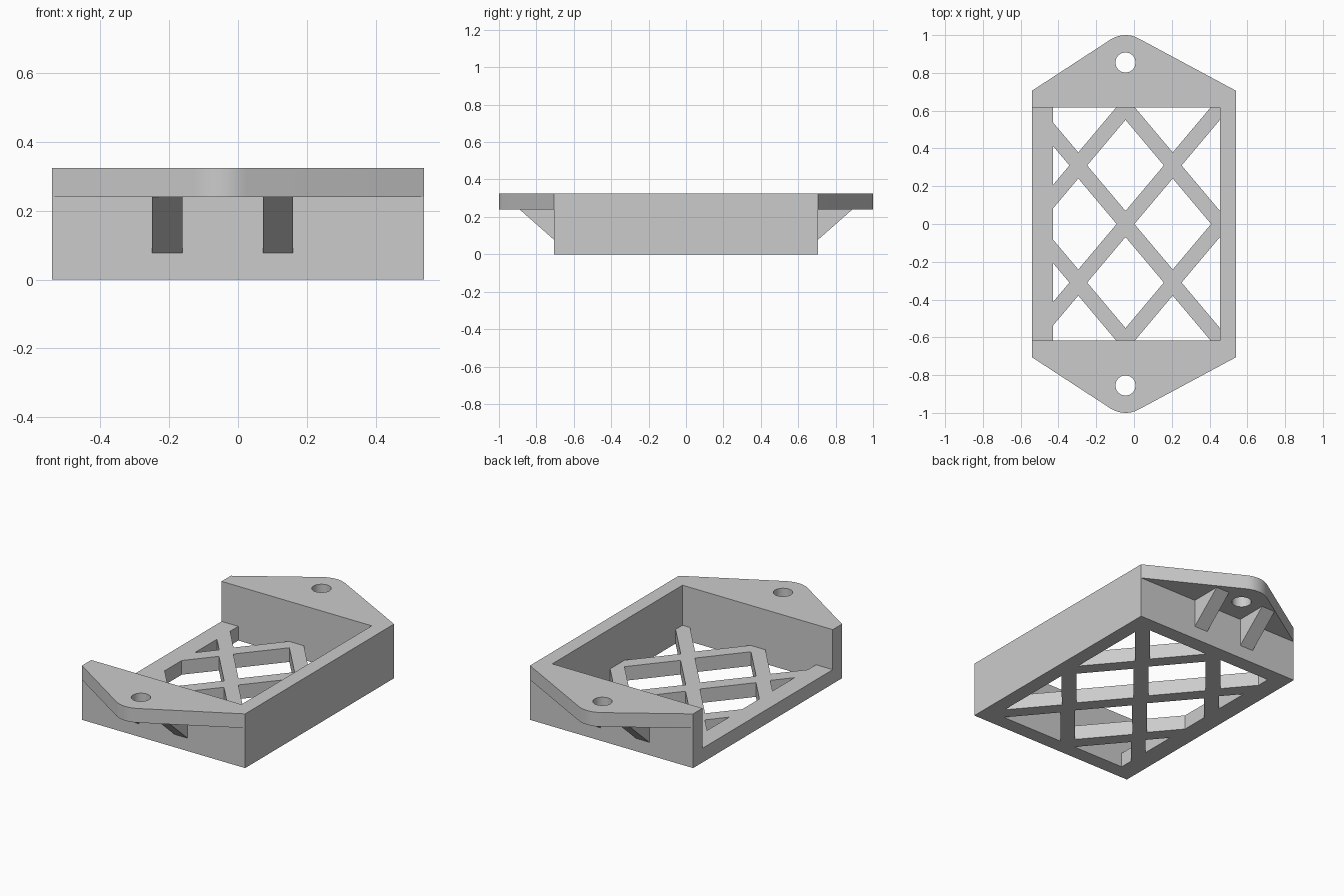
import bpy, bmesh, math
from mathutils import Vector

if "Cube" in bpy.data.objects:
    bpy.data.objects.remove(bpy.data.objects["Cube"])

HALF_X, HALF_Y, TOP = 0.541, 0.705, 0.325
FLOOR, TAB_Z = 0.085, 0.24
IN_LEFT, IN_RIGHT, IN_Y = -0.43, 0.455, 0.617
TAB_X, TAB_Y, TAB_R = -0.045, 0.855, 0.145

grey = bpy.data.materials.new("plain_grey")
grey.use_nodes = True
COLOUR = (0.6, 0.6, 0.6, 1)
grey.diffuse_color = COLOUR
grey.node_tree.nodes["Principled BSDF"].inputs["Base Color"].default_value = COLOUR


def prisms(name, outlines, depth):
    """Extrude one or more closed 3D outlines along a vector into one object."""
    bm = bmesh.new()
    for pts in outlines:
        face = bm.faces.new([bm.verts.new(p) for p in pts])
        grown = bmesh.ops.extrude_face_region(bm, geom=[face], use_keep_orig=True)
        moved = [v for v in grown["geom"] if isinstance(v, bmesh.types.BMVert)]
        bmesh.ops.translate(bm, vec=Vector(depth), verts=moved)
    bmesh.ops.recalc_face_normals(bm, faces=bm.faces)
    mesh = bpy.data.meshes.new(name)
    bm.to_mesh(mesh)
    bm.free()
    mesh.materials.append(grey)
    obj = bpy.data.objects.new(name, mesh)
    bpy.context.collection.objects.link(obj)
    return obj


def box(name, x0, x1, y0, y1, z0, z1):
    base = [(x0, y0, z0), (x1, y0, z0), (x1, y1, z0), (x0, y1, z0)]
    return prisms(name, [base], (0, 0, z1 - z0))


def combine(target, other, operation):
    """Apply a boolean and discard the second object."""
    mod = target.modifiers.new("combine", "BOOLEAN")
    mod.operation, mod.object, mod.solver = operation, other, "EXACT"
    bpy.context.view_layer.objects.active = target
    bpy.ops.object.modifier_apply(modifier=mod.name)
    bpy.data.objects.remove(other)


def arc(cx, cy, r, start, end, steps):
    angles = [start + (end - start) * i / steps for i in range(steps + 1)]
    return [(cx + r * math.cos(a), cy + r * math.sin(a)) for a in angles]


# Tray block
tray = box("tray", -HALF_X, HALF_X, -HALF_Y, HALF_Y, 0, TOP)

# Mounting tabs with rounded tips, and sloped gussets below them
for side in (1, -1):
    tip = arc(TAB_X, TAB_Y, TAB_R, math.radians(61.7), math.radians(122.8), 8)
    inner = HALF_Y - 0.04
    outline = [(HALF_X, inner), (HALF_X, HALF_Y), *tip, (-HALF_X, HALF_Y), (-HALF_X, inner)]
    tab = prisms("tab", [[(x, side * y, TAB_Z) for x, y in outline]], (0, 0, TOP - TAB_Z))
    combine(tray, tab, "UNION")
    for x in (-0.25, 0.072):
        profile = [(inner, 0.077), (HALF_Y, 0.077), (0.89, TAB_Z), (0.89, 0.26), (inner, 0.26)]
        gusset = prisms("gusset", [[(x, side * y, z) for y, z in profile]], (0.088, 0, 0))
        combine(tray, gusset, "UNION")

# Cavity, open along the -x side
cavity = box("cavity", -HALF_X - 0.1, IN_RIGHT, -IN_Y, IN_Y, FLOOR, TOP + 0.1)
combine(tray, cavity, "DIFFERENCE")

# Diamond lattice openings, trimmed to the floor window
diamonds = []
for i in range(-2, 3):
    for j in range(-2, 3):
        if (i + j) % 2:
            cx, cy = TAB_X + 0.25 * i, 0.31 * j
            diamonds.append([(cx + 0.203, cy, -0.1), (cx, cy + 0.241, -0.1),
                             (cx - 0.203, cy, -0.1), (cx, cy - 0.241, -0.1)])
openings = prisms("openings", diamonds, (0, 0, 0.25))
window = box("window", IN_LEFT, IN_RIGHT, -IN_Y, IN_Y, -0.05, FLOOR + 0.03)
combine(openings, window, "INTERSECT")
combine(tray, openings, "DIFFERENCE")

# Screw holes
for side in (1, -1):
    ring = arc(TAB_X, side * TAB_Y, 0.053, 0, math.tau, 32)[:-1]
    hole = prisms("hole", [[(x, y, TAB_Z - 0.1) for x, y in ring]], (0, 0, 0.3))
    combine(tray, hole, "DIFFERENCE")

# Smooth the tab tips and holes, keeping edges sharp
bpy.ops.object.select_all(action="DESELECT")
tray.select_set(True)
bpy.context.view_layer.objects.active = tray
bpy.ops.object.shade_smooth_by_angle(angle=math.radians(25))
